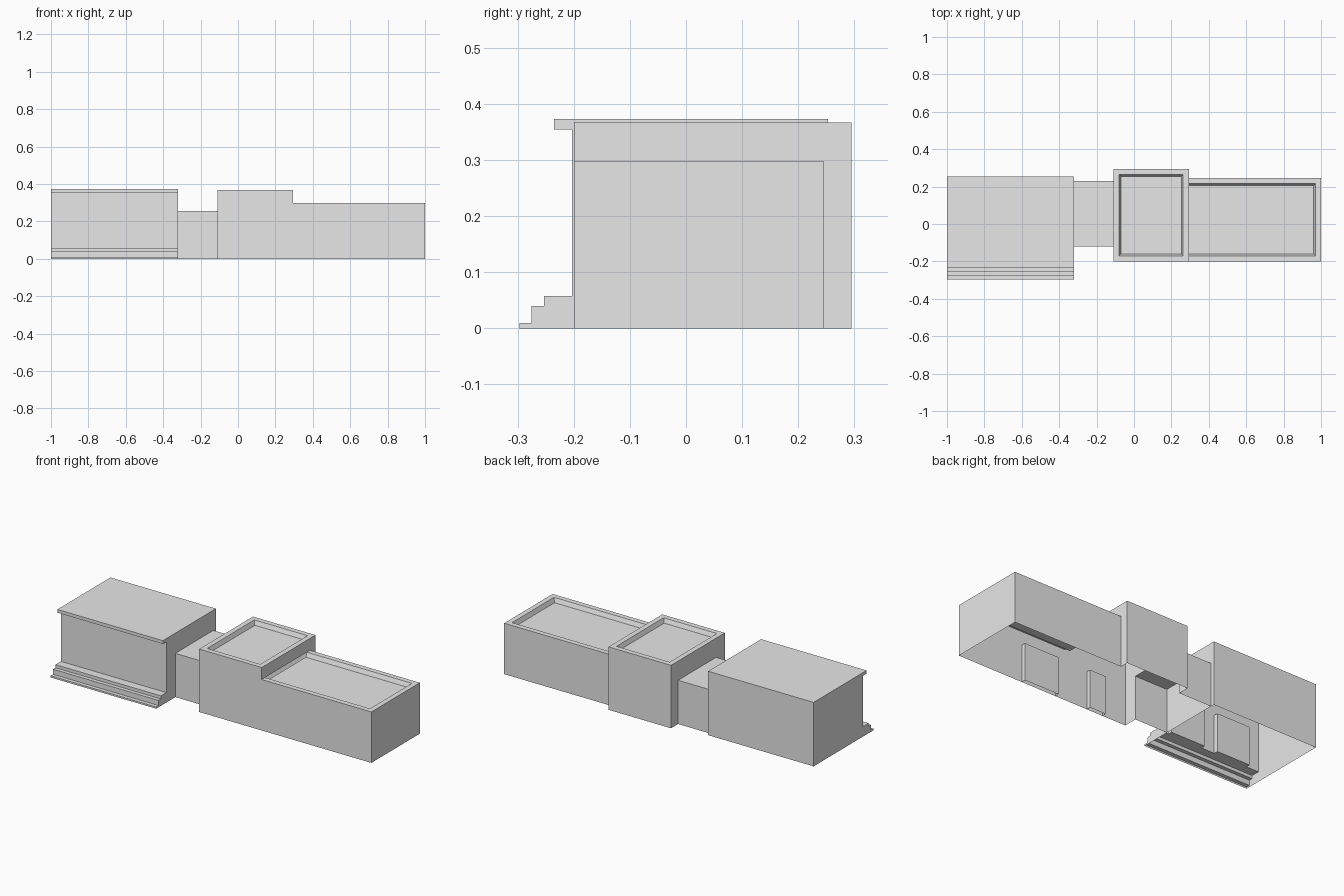
import bpy, bmesh
from mathutils import Vector

if "Cube" in bpy.data.objects:
    bpy.data.objects.remove(bpy.data.objects["Cube"])

stone = bpy.data.materials.new("plain_grey")
stone.use_nodes = True
GREY = (0.8, 0.8, 0.8, 1)
stone.diffuse_color = GREY
stone.node_tree.nodes["Principled BSDF"].inputs["Base Color"].default_value = GREY
EPS = 0.002
AXES = {"x": Vector((1, 0, 0)), "y": Vector((0, 1, 0)), "z": Vector((0, 0, 1))}


def extruded(profile, x0, x1):
    """Solid made by sweeping a (y, z) profile along x, open underneath."""
    bm = bmesh.new()
    face = bm.faces.new([bm.verts.new((x0, y, z)) for y, z in profile])
    out = bmesh.ops.extrude_face_region(bm, geom=[face], use_keep_orig=True)
    moved = [v for v in out["geom"] if isinstance(v, bmesh.types.BMVert)]
    bmesh.ops.translate(bm, verts=moved, vec=(x1 - x0, 0, 0))
    bmesh.ops.recalc_face_normals(bm, faces=bm.faces)
    drop(bm, lambda c: c.z < EPS)
    return bm


def shell(x0, x1, y0, y1, top):
    return extruded([(y0, 0), (y1, 0), (y1, top), (y0, top)], x0, x1)


def drop(bm, rule):
    bad = [f for f in bm.faces if rule(f.calc_center_median())]
    bmesh.ops.delete(bm, geom=bad, context="FACES")


def on_plane(bm, axis, value):
    n = AXES[axis]
    return [f for f in bm.faces if all(abs(v.co.dot(n) - value) < EPS / 2 for v in f.verts)]


def cut_wall(bm, wall, cuts):
    """Split the faces of one flat wall along axis planes."""
    for axis, value in cuts:
        faces = on_plane(bm, *wall)
        geom = set(faces)
        for f in faces:
            geom.update(f.edges, f.verts)
        bmesh.ops.bisect_plane(bm, geom=list(geom), dist=1e-5,
                               plane_co=AXES[axis] * value, plane_no=AXES[axis])


def doorway(bm, y, x0, x1, z0, z1, depth=0.025):
    """Recess a doorway into the front wall at y."""
    cut_wall(bm, ("y", y), [("x", x0), ("x", x1), ("z", z1)])
    door = [f for f in on_plane(bm, "y", y)
            if x0 < f.calc_center_median().x < x1 and z0 < f.calc_center_median().z < z1]
    out = bmesh.ops.extrude_face_region(bm, geom=door)
    moved = [v for v in out["geom"] if isinstance(v, bmesh.types.BMVert)]
    bmesh.ops.translate(bm, verts=moved, vec=(0, depth, 0))
    drop(bm, lambda c: c.z < EPS)


def sunken_roof(bm, top, rim=0.03, drop_by=0.025):
    """Leave a parapet rim and lower the roof inside it."""
    roof = on_plane(bm, "z", top)
    bmesh.ops.inset_region(bm, faces=roof, thickness=rim, use_even_offset=True)
    bmesh.ops.inset_region(bm, faces=roof, thickness=0.01, depth=-drop_by, use_even_offset=True)


def opening(bm, x, y0, y1, top):
    """Remove the part of a side wall shared with a neighbouring room."""
    cut_wall(bm, ("x", x), [("y", y0), ("y", y1), ("z", top)])
    drop(bm, lambda c: abs(c.x - x) < EPS and y0 < c.y < y1 and c.z < top - EPS)


def finish(bm, name):
    mesh = bpy.data.meshes.new(name)
    bm.to_mesh(mesh)
    bm.free()
    mesh.materials.append(stone)
    obj = bpy.data.objects.new(name, mesh)
    bpy.context.collection.objects.link(obj)


# Main hall with front steps, porch and overhanging cornice
FRONT = -0.203
steps = [(-0.297, 0), (-0.297, 0.01), (-0.275, 0.01), (-0.275, 0.04), (-0.253, 0.04), (-0.253, 0.058)]
wall = [(FRONT, 0.058), (FRONT, 0.354), (-0.235, 0.354), (-0.235, 0.373), (0.253, 0.373), (0.253, 0)]
bm = extruded(steps + wall, -1, -0.32)
for x0, x1 in ((-0.92, -0.705), (-0.62, -0.4)):
    doorway(bm, FRONT, x0, x1, 0.058, 0.282)
finish(bm, "main_hall")

# Low link passage, open at both ends
bm = shell(-0.32, -0.11, -0.12, 0.23, 0.255)
drop(bm, lambda c: abs(c.x + 0.32) < EPS or abs(c.x + 0.11) < EPS)
finish(bm, "link_passage")

# Tall middle block
bm = shell(-0.11, 0.293, -0.2, 0.295, 0.367)
doorway(bm, -0.2, 0.043, 0.147, 0, 0.222)
opening(bm, -0.11, -0.12, 0.23, 0.255)
opening(bm, 0.293, -0.2, 0.246, 0.297)
sunken_roof(bm, 0.367)
finish(bm, "middle_block")

# Long low wing, open towards the middle block
bm = shell(0.293, 1, -0.2, 0.246, 0.297)
doorway(bm, -0.2, 0.357, 0.58, 0, 0.218)
drop(bm, lambda c: abs(c.x - 0.293) < EPS)
sunken_roof(bm, 0.297)
finish(bm, "low_wing")
